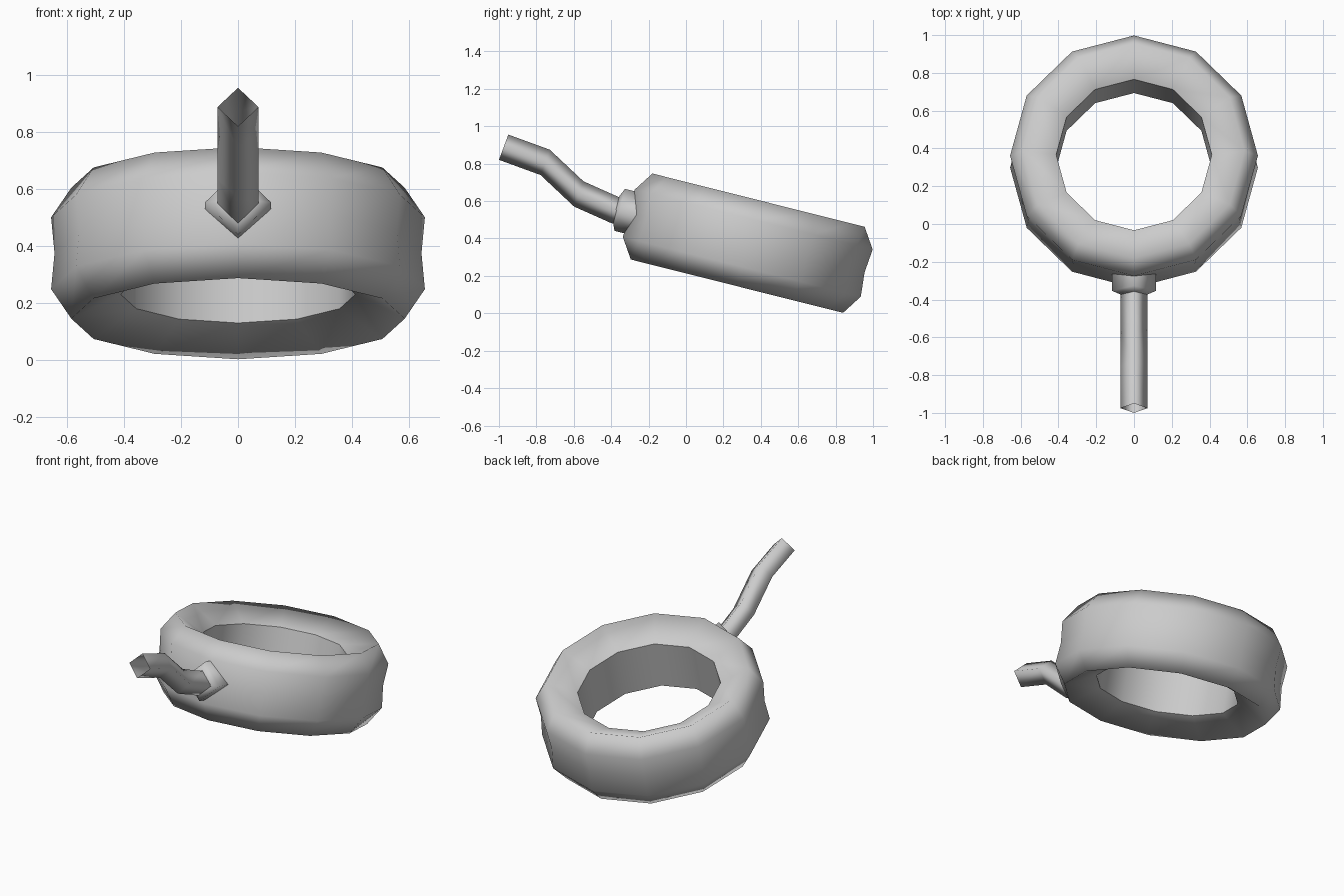
import bpy, bmesh, math
from mathutils import Vector

cube = bpy.data.objects.get("Cube")
if cube:
    bpy.data.objects.remove(cube, do_unlink=True)

grey = bpy.data.materials.new("plain_grey")
grey.use_nodes = True
grey.diffuse_color = (0.6, 0.6, 0.6, 1)
grey.node_tree.nodes["Principled BSDF"].inputs["Base Color"].default_value = (0.6, 0.6, 0.6, 1)

TILT = math.radians(-14.1)
CENTRE = (0, 0.33, 0.375)


def loft(name, rings, closed=False, sharp=None, tilted=True):
    """Skin matching rings of points; edges accepted by sharp() are creased."""
    bm = bmesh.new()
    loops = [[bm.verts.new(p) for p in ring] for ring in rings]
    n = len(loops[0])
    pairs = list(zip(loops, loops[1:]))
    if closed:
        pairs.append((loops[-1], loops[0]))
    for a, b in pairs:
        for i in range(n):
            j = (i + 1) % n
            bm.faces.new((a[i], a[j], b[j], b[i]))
    bmesh.ops.recalc_face_normals(bm, faces=bm.faces)
    for f in bm.faces:
        f.smooth = True
    if sharp:
        for e in bm.edges:
            e.smooth = not sharp(e)
    mesh = bpy.data.meshes.new(name)
    bm.to_mesh(mesh)
    bm.free()
    mesh.materials.append(grey)
    ob = bpy.data.objects.new(name, mesh)
    bpy.context.collection.objects.link(ob)
    if tilted:
        ob.location = CENTRE
        ob.rotation_euler.x = TILT
    return ob


def diamond(centre, up, size):
    """Four-sided section standing on one corner."""
    c, side, up = Vector(centre), Vector((size, 0, 0)), up * size
    return [c + up, c + side, c - up, c - side]


# Ring body: twelve-sided sweep of a profile (radius, height) with sloping rims
upper = [(0.412, 0.149), (0.585, 0.237), (0.656, 0.13)]
profile = upper + [(0.644, 0)] + [(r, -h) for r, h in reversed(upper)]
steps = [math.tau * i / 12 for i in range(12)]
ring_rings = [[(r * math.sin(a), r * math.cos(a), h) for a in steps] for r, h in profile]


# Crease where the straight inner wall meets the sloping rims
def inner_rim(e):
    a, b = (v.co for v in e.verts)
    return max(a.xy.length, b.xy.length) < 0.43 and abs(a.z - b.z) < 0.01


loft("ring_body", ring_rings, closed=True, sharp=inner_rim)

# Square collar on the front of the ring, tapering onto the hose
collar = [(-0.58, 0.116), (-0.707, 0.116), (-0.727, 0.07)]
loft("collar", [diamond((0, y, 0.006), Vector((0, 0, 1)), s) for y, s in collar])

# Open-ended bent hose, all sections leaning the same way
path = [(-0.32, 0.535), (-0.38, 0.552), (-0.573, 0.638), (-0.753, 0.807), (-0.975, 0.888)]
lean = Vector((0, 0.347, 0.938))
loft("hose", [diamond((0, y, z), lean, 0.072) for y, z in path], tilted=False)
